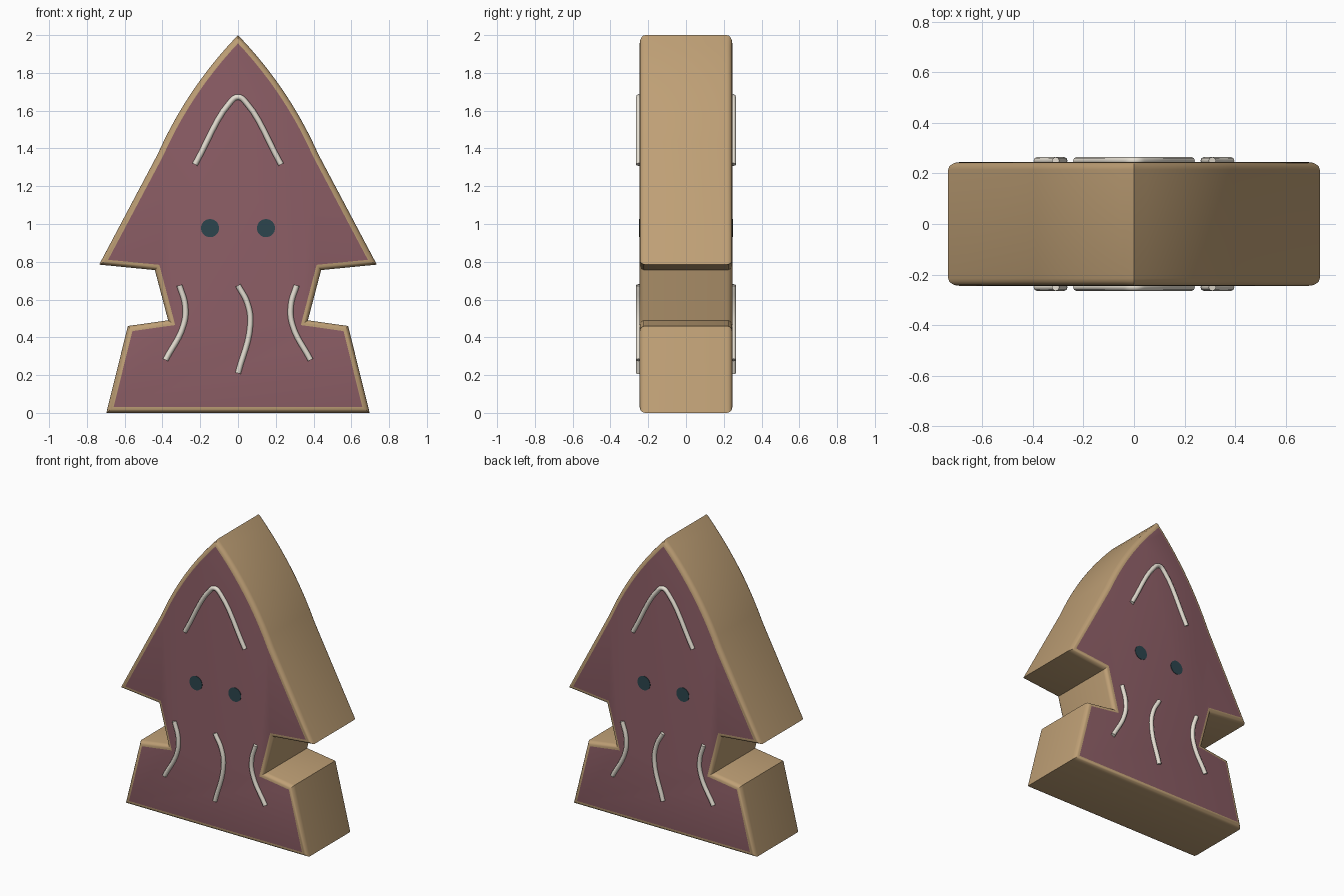
import bpy, bmesh, math

if "Cube" in bpy.data.objects:
    bpy.data.objects.remove(bpy.data.objects["Cube"])

HALF = 0.245  # half thickness of the body


def material(name, rgb):
    m = bpy.data.materials.new(name)
    m.diffuse_color = (*rgb, 1)
    m.use_nodes = True
    m.node_tree.nodes["Principled BSDF"].inputs["Base Color"].default_value = m.diffuse_color
    return m


WOOD = material("wood", (0.52, 0.35, 0.18))
PINK = material("pink", (0.26, 0.11, 0.13))
CREAM = material("cream", (0.78, 0.73, 0.64))
DARK = material("dark", (0.025, 0.06, 0.075))


def smooth(ob, angle):
    bpy.ops.object.select_all(action='DESELECT')
    ob.select_set(True)
    bpy.context.view_layer.objects.active = ob
    bpy.ops.object.shade_smooth_by_angle(angle=math.radians(angle))


# Body: mirrored half outline, extruded, with rounded front and back rims
def arc(t):
    a, b, c = (0, 2), (0.27, 1.72), (0.425, 1.37)
    return tuple((1-t)**2*p + 2*t*(1-t)*q + t*t*r for p, q, r in zip(a, b, c))


right = [arc(i / 10) for i in range(11)]
right += [(0.735, 0.785), (0.44, 0.756), (0.37, 0.49), (0.583, 0.46), (0.697, 0)]
outline = right + [(-x, z) for x, z in reversed(right[1:])]

bm = bmesh.new()
front = bm.faces.new([bm.verts.new((x, -HALF, z)) for x, z in outline])
new = bmesh.ops.extrude_face_region(bm, geom=[front], use_keep_orig=True)["geom"]
bmesh.ops.translate(bm, vec=(0, 2 * HALF, 0),
                    verts=[g for g in new if isinstance(g, bmesh.types.BMVert)])
bmesh.ops.recalc_face_normals(bm, faces=bm.faces)
bm.normal_update()
for f in bm.faces:
    f.material_index = 1 if abs(f.normal.y) > 0.9 else 0
rim = [e for e in bm.edges if abs(e.verts[0].co.y - e.verts[1].co.y) < 1e-4]
bmesh.ops.bevel(bm, geom=rim, offset=0.03, offset_type='OFFSET', segments=4,
                profile=0.5, affect='EDGES', clamp_overlap=False, material=0)
me = bpy.data.meshes.new("body")
bm.to_mesh(me)
bm.free()
body = bpy.data.objects.new("body", me)
bpy.context.collection.objects.link(body)
me.materials.append(WOOD)
me.materials.append(PINK)
smooth(body, 28)


# Piped lines: round tubes half sunk into the face
def piping(name, pts, y):
    cu = bpy.data.curves.new(name, 'CURVE')
    cu.dimensions = '3D'
    cu.bevel_depth = 0.015
    cu.bevel_resolution = 2
    cu.resolution_u = 6
    cu.use_fill_caps = True
    sp = cu.splines.new('BEZIER')
    sp.bezier_points.add(len(pts) - 1)
    for bp, (x, z) in zip(sp.bezier_points, pts):
        bp.co = (x, y, z)
        bp.handle_left_type = bp.handle_right_type = 'AUTO'
    ob = bpy.data.objects.new(name, cu)
    bpy.context.collection.objects.link(ob)
    bpy.ops.object.select_all(action='DESELECT')
    ob.select_set(True)
    bpy.context.view_layer.objects.active = ob
    bpy.ops.object.convert(target='MESH')
    ob = bpy.context.object
    ob.data.materials.clear()
    ob.data.materials.append(CREAM)
    smooth(ob, 50)


peak = [(-0.228, 1.315), (-0.045, 1.64), (0, 1.672), (0.045, 1.64), (0.228, 1.315)]
wave = [(0, 0.675), (0.05, 0.58), (0.065, 0.47), (0, 0.21)]
side = [(0.31, 0.675), (0.28, 0.57), (0.287, 0.47), (0.384, 0.28)]

for label, s in (("front", -1), ("back", 1)):
    y = s * 0.25
    piping(label + "_peak_line", peak, y)
    piping(label + "_middle_line", wave, y)
    for hand, m in (("left", -1), ("right", 1)):
        piping(f"{label}_{hand}_line", [(m * x, z) for x, z in side], y)
        # Eyes: thin flat discs
        bpy.ops.mesh.primitive_cylinder_add(
            vertices=32, radius=0.048, depth=0.02,
            location=(m * 0.148, s * (HALF - 0.007), 0.978),
            rotation=(math.pi / 2, 0, 0))
        eye = bpy.context.object
        eye.name = f"{label}_{hand}_eye"
        eye.data.materials.append(DARK)
        smooth(eye, 30)
